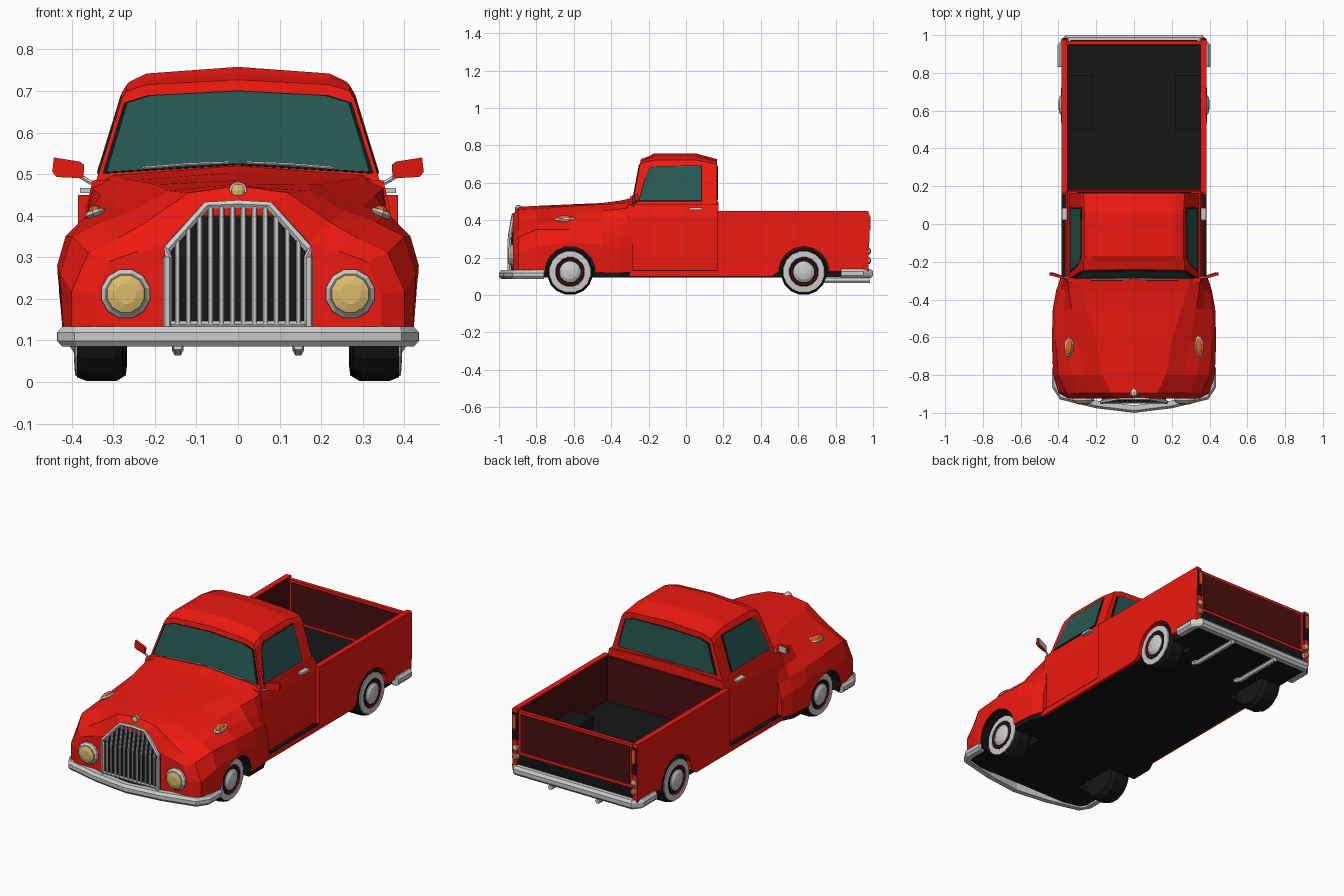
import bpy, bmesh
from math import cos, sin, pi
from mathutils import Vector, Matrix, Euler

if "Cube" in bpy.data.objects:
    bpy.data.objects.remove(bpy.data.objects["Cube"])


def mat(name, r, g, b):
    m = bpy.data.materials.new(name)
    m.diffuse_color = (r, g, b, 1)
    m.use_nodes = True
    m.node_tree.nodes["Principled BSDF"].inputs["Base Color"].default_value = m.diffuse_color
    return m


RED = mat("red_paint", .85, .01, .005)
DARK = mat("dark_red", .07, .005, .005)
BLACK = mat("black", .008, .008, .008)
GLASS = mat("glass", .02, .10, .085)
GOLD = mat("lamp", .72, .50, .15)
WHITE = mat("whitewall", .85, .85, .85)
ORANGE = mat("orange", .8, .12, .01)
CHROME = None


def finish(name, bm, color, mirror):
    bmesh.ops.recalc_face_normals(bm, faces=bm.faces)
    me = bpy.data.meshes.new(name)
    bm.to_mesh(me)
    bm.free()
    ob = bpy.data.objects.new(name, me)
    bpy.context.collection.objects.link(ob)
    if color:
        me.materials.append(color)
    if mirror:
        ob.modifiers.new("mirror", 'MIRROR').use_mirror_merge = False
    return ob


def loft(name, rings, color, mirror=False):
    """Skin closed rings of equal length and cap both ends."""
    bm = bmesh.new()
    vs = [[bm.verts.new(p) for p in r] for r in rings]
    n = len(rings[0])
    for a, b in zip(vs, vs[1:]):
        for i in range(n):
            j = (i + 1) % n
            bm.faces.new((a[i], a[j], b[j], b[i]))
    bm.faces.new(vs[0])
    bm.faces.new(vs[-1])
    return finish(name, bm, color, mirror)


def plate(name, pts, shift, color, mirror=False):
    s = Vector(shift)
    return loft(name, [[Vector(p) for p in pts], [Vector(p) + s for p in pts]], color, mirror)


def box(name, x0, x1, y0, y1, z0, z1, color, mirror=False):
    return plate(name, [(x0, y0, z0), (x1, y0, z0), (x1, y1, z0), (x0, y1, z0)],
                 (0, 0, z1 - z0), color, mirror)


def lathe(name, axis, centre, profile, color, n=16, mirror=True):
    """Rings (offset, radius) round the x or y axis."""
    rings = []
    for o, r in profile:
        ring = []
        for i in range(n):
            c, s = r * cos(2 * pi * (i + .5) / n), r * sin(2 * pi * (i + .5) / n)
            ring.append(Vector(centre) + Vector((o, c, s) if axis == 'x' else (c, o, s)))
        rings.append(ring)
    return loft(name, rings, color, mirror)


def tube(name, pts, r, color, mirror=False, n=6):
    pts = [Vector(p) for p in pts]
    rings = []
    for i, p in enumerate(pts):
        t = pts[min(i + 1, len(pts) - 1)] - pts[max(i - 1, 0)]
        q = t.to_track_quat('Z', 'Y')
        rings.append([p + q @ Vector((r * cos(2 * pi * k / n), r * sin(2 * pi * k / n), 0)) for k in range(n)])
    return loft(name, rings, color, mirror)


def ball(name, centre, scale, color, mirror=False, rot=(0, 0, 0)):
    bm = bmesh.new()
    m = Matrix.LocRotScale(Vector(centre), Euler(rot), Vector(scale))
    bmesh.ops.create_uvsphere(bm, u_segments=10, v_segments=6, radius=1, matrix=m)
    return finish(name, bm, color, mirror)


def both(half):
    """Complete a half outline that starts and ends near the centre plane."""
    return half + [(-p[0],) + tuple(p[1:]) for p in reversed(half) if abs(p[0]) > 1e-6]


def cut(ob, ys):
    """Cut wheel arches and keep the black arch lining."""
    for y in ys:
        for s in (-1, 1):
            c = lathe("arch_cutter", 'x', (s * .37, y, .125), [(-.13, .135), (.13, .135)], BLACK, 16, False)
            md = ob.modifiers.new("arch", 'BOOLEAN')
            md.operation, md.object, md.solver = 'DIFFERENCE', c, 'EXACT'
            md.material_mode = 'TRANSFER'
            bpy.context.view_layer.objects.active = ob
            bpy.ops.object.modifier_apply(modifier=md.name)
            bpy.data.objects.remove(c)


# Hood and front fenders: half sections from hood centre to fender bottom
stations = {
    -.925: [(0, .43), (.08, .43), (.17, .33), (.24, .315), (.31, .29), (.345, .21), (.345, .12)],
    -.895: [(0, .472), (.12, .455), (.22, .385), (.29, .345), (.36, .31), (.40, .22), (.40, .12)],
    -.80: [(0, .477), (.17, .46), (.26, .41), (.33, .385), (.40, .35), (.428, .26), (.42, .12)],
    -.62: [(0, .485), (.20, .475), (.30, .425), (.36, .405), (.415, .35), (.435, .28), (.43, .12)],
    -.45: [(0, .492), (.25, .485), (.33, .45), (.37, .39), (.415, .345), (.43, .27), (.42, .12)],
    -.35: [(0, .505), (.28, .49), (.345, .46), (.368, .38), (.39, .32), (.412, .25), (.41, .12)],
    -.285: [(0, .52), (.30, .497), (.352, .47), (.365, .38), (.368, .30), (.385, .22), (.39, .12)]}
hood = loft("hood_and_fenders", [both([(x, y, z) for x, z in sec]) for y, sec in stations.items()], RED)
cut(hood, [-.62])

# Underbody
under = [(.365, .96), (.37, -.28), (.41, -.36), (.415, -.8), (.385, -.89), (.33, -.915)]
cut(plate("underbody", both([(x, y, .095) for x, y in under]), (0, 0, .028), BLACK), [-.62, .63])

# Cab: lower body, sill steps and roof
low = [(.36, .10), (.365, .2), (.365, .42), (.35, .485), (0, .50)]
loft("cab_lower", [both([(x, y, z) for x, z in low]) for y in (-.31, .175)], RED)
box("sill", .34, .385, -.30, .17, .10, .128, RED, True)
box("sill_step", .34, .383, -.30, .16, .128, .134, BLACK, True)
full = [(.345, .47), (.274, .70), (.262, .722), (.22, .742), (0, .758)]
brow = [(.345, .47), (.28, .68), (.268, .70), (.22, .715), (0, .727)]
roof = [(-.29, .19, brow), (-.225, .1, [(x, z + .015 * (z > .6)) for x, z in brow]),
        (-.17, 0, full), (.05, 0, full), (.165, 0, brow)]
loft("cab_roof", [both([(x, y + k * (z - .47), z) for x, z in sec]) for y, k, sec in roof], RED)


def window(name, pts, normal, mirror=False):
    pts, nrm = [Vector(p) for p in pts], Vector(normal).normalized()
    c = sum(pts, Vector()) / len(pts)
    plate(name + "_seal", [c + (p - c) * 1.035 for p in pts], nrm * .003, BLACK, mirror)
    plate(name + "_glass", pts, nrm * .005, GLASS, mirror)


window("windshield", [(x, -.29 + .19 * (z - .47), z) for x, z in
                      both([(0, .525), (.315, .505), (.265, .67), (.21, .687), (0, .698)])], (0, -1, .19))
window("rear", [(x, .165, z) for x, z in both([(.295, .51), (.25, .67), (.2, .685), (0, .69)])], (0, 1, 0))
window("side", [(.345 - .3087 * (z - .47), y, z) for y, z in
                [(-.25, .503), (-.205, .665), (-.17, .685), (.08, .69), (.08, .503)]], (1, 0, .31), True)

# Cargo bed with arched side panels
arch = [(.63 + .135 * cos(a * pi / 8), .125 + .135 * sin(a * pi / 8)) for a in range(9)]
side = [(.165, .10), (.165, .45), (.975, .45), (.98, .42), (.975, .13), (.80, .125)] + arch + [(.46, .10)]
plate("bed_side", [(.355, y, z) for y, z in side], (.03, 0, 0), RED, True)
box("bed_floor", -.355, .355, .17, .965, .12, .20, BLACK)
box("wheel_well", .22, .355, .5, .79, .19, .262, BLACK, True)
box("bed_liner", .350, .356, .18, .95, .2, .443, DARK, True)
box("bed_front_wall", -.355, .355, .17, .19, .12, .445, DARK)
box("tailgate", -.355, .355, .95, .97, .2, .44, RED)
box("tailgate_panel", -.335, .335, .945, .973, .215, .425, DARK)

# Tail lights
box("tail_light_housing", .352, .381, .965, .982, .28, .43, BLACK, True)
box("tail_light_lens", .357, .376, .97, .986, .345, .42, ORANGE, True)
for nm, z, col in (("reverse_lamp", .235, GOLD), ("rear_reflector", .185, ORANGE)):
    lathe(nm + "_ring", 'y', (.365, .965, z), [(0, .019), (.018, .019)], CHROME, 8)
    ball(nm, (.365, .98, z), (.015, .01, .015), col, True)

# Wheels: tyre, whitewall, rim and hub cap
for pos, y, x in (("front", -.62, .39), ("rear", .63, .382)):
    c = (x, y, .124)
    lathe(pos + "_tyre", 'x', c, [(-.115, .085), (-.112, .11), (-.09, .124), (-.025, .124), (-.003, .115), (0, .08)], BLACK)
    lathe(pos + "_whitewall", 'x', c, [(-.02, .114), (.002, .111), (.004, .08), (-.01, .076)], WHITE)
    lathe(pos + "_rim", 'x', c, [(-.02, .08), (.003, .078), (.005, .074), (-.004, .06)], DARK)
    lathe(pos + "_hub_cap", 'x', c, [(-.02, .058), (.004, .056), (.014, .04), (.019, .015)], CHROME)


# Bumpers swept along a path
def bumper(name, half, z0, z1):
    left = [(-x, y) for x, y in half[:-1]]
    path = left + half[::-1]
    if half[-1][1] > 0:
        path.reverse()
    path = [Vector(p) for p in path]
    prof = [(-.02, z0), (.008, z0), (.02, z0 + .014), (.02, z1 - .014), (.008, z1), (-.02, z1)]
    rings = []
    for i, p in enumerate(path):
        t = (path[min(i + 1, len(path) - 1)] - path[max(i - 1, 0)]).normalized()
        rings.append([(p.x + t.y * o, p.y - t.x * o, z) for o, z in prof])
    loft(name, rings, CHROME)


bumper("front_bumper", [(.415, -.76), (.415, -.86), (.385, -.91), (.2, -.955), (0, -.98)], .085, .133)
bumper("rear_bumper", [(.385, .83), (.385, .945), (.36, .98), (0, .98)], .09, .14)
tube("exhaust_pipe", [(.145, .66, .09), (.145, .70, .076), (.145, .985, .076)], .014, CHROME, True)


# Grille: backing, frame and bars leaning back at the top
def lean(x, z, d=0):
    return (x, -.942 - d + max(0, z - .3) * .17, z)


outline = [(.17, .14), (.17, .32), (.075, .425)]
for nm, zs in (("lower", [(.17, .125), (.17, .30), (-.17, .30), (-.17, .125)]),
               ("upper", [(.17, .30), (.17, .32), (.075, .425), (-.075, .425), (-.17, .32), (-.17, .30)])):
    plate("grille_backing_" + nm, [lean(x, z) for x, z in zs], (0, .03, 0), BLACK)
tube("grille_frame", [lean(*p, .002) for p in [(.17, .13), (.17, .30), (.17, .32), (.075, .425), (0, .428)]], .011, CHROME, True)
tube("grille_base", [lean(-.17, .14), lean(.17, .14)], .008, CHROME)
for i in range(6):
    x = .013 + .0265 * i
    top = .425 if x < .075 else .425 - (x - .075) * 1.105
    tube("grille_bar", [lean(x, .14, .003), lean(x, .30, .003), lean(x, top, .003)], .0065, CHROME, True)

# Headlights, hood ornament and fender lamps
lathe("headlight_ring", 'y', (.27, -.90, .212), [(0, .062), (-.035, .06), (-.045, .05)], CHROME, 12)
lathe("headlight_lens", 'y', (.27, -.94, .212), [(0, .051), (-.008, .046), (-.015, .025)], GOLD, 12)
lathe("ornament_ring", 'y', (0, -.89, .46), [(.02, .012), (0, .022), (-.015, .022)], CHROME, 10, False)
ball("ornament_lamp", (0, -.906, .46), (.017, .009, .017), GOLD)
ball("fender_lamp_base", (.343, -.645, .405), (.026, .06, .014), CHROME, True, (0, .35, .1))
ball("fender_lamp", (.344, -.65, .411), (.018, .046, .014), ORANGE, True, (0, .35, .1))

# Mirrors, door handles and wipers
plate("mirror_head", [(.372, -.29, .49), (.436, -.272, .493), (.447, -.272, .505), (.443, -.272, .54), (.38, -.29, .53),
                      (.37, -.29, .522)], (0, .014, 0), RED, True)
plate("mirror_glass", [(.38, -.275, .495), (.437, -.257, .5), (.437, -.257, .534), (.38, -.275, .525)],
      (0, .003, 0), CHROME, True)
tube("mirror_arm", [(.33, -.285, .478), (.355, -.285, .48), (.38, -.28, .495)], .006, CHROME, True)
box("door_handle", .355, .38, .02, .085, .455, .467, CHROME, True)
tube("wiper", [(.02, -.293, .528), (.12, -.295, .524), (.23, -.295, .515)], .004, CHROME, True)
